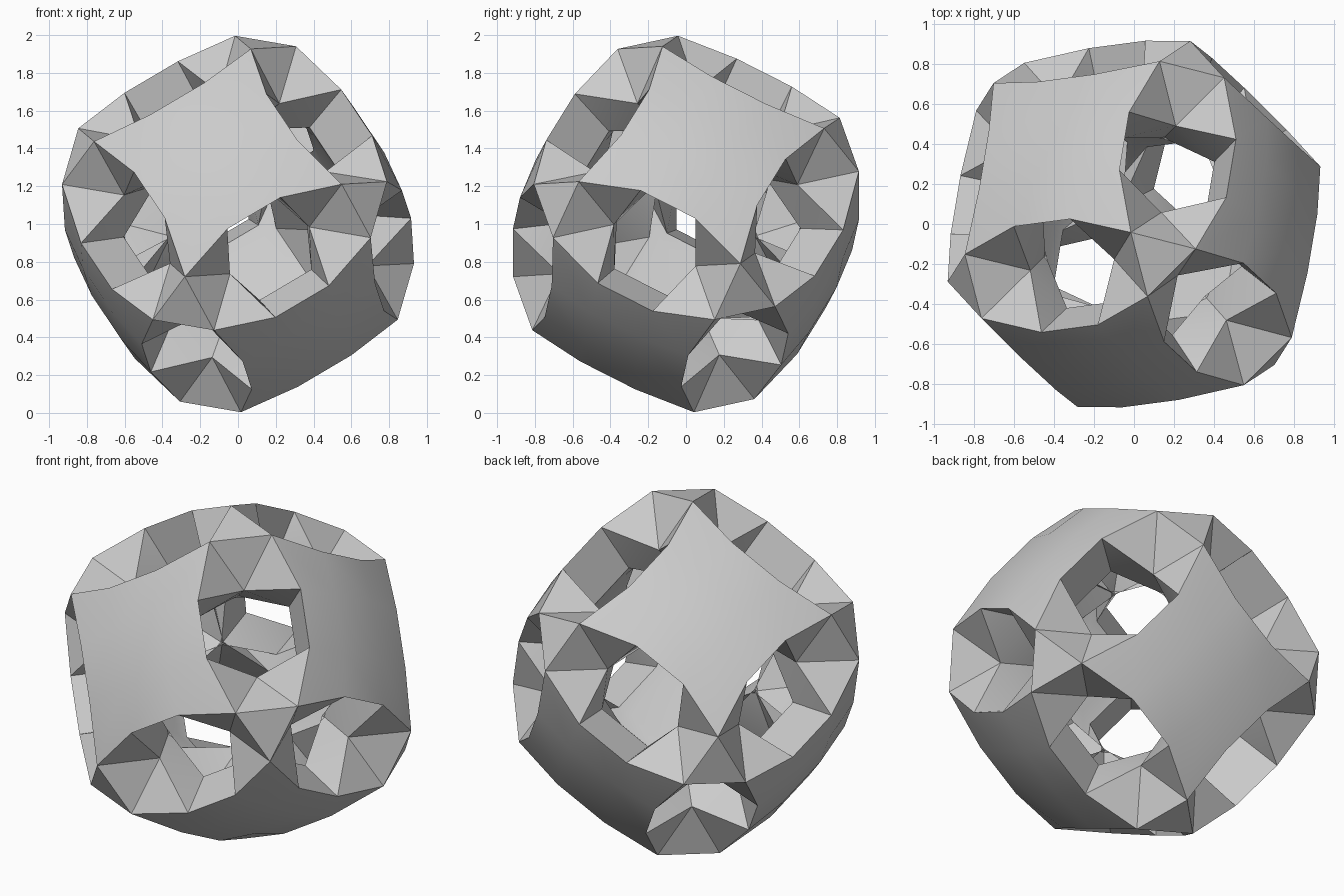
import bpy, bmesh, itertools
from mathutils import Vector

cube = bpy.data.objects.get("Cube")
if cube:
    bpy.data.objects.remove(cube, do_unlink=True)

# Tilted cube frame: three outward panel directions
B = Vector((0.856, 0.113, 0.505)).normalized()
C = Vector((-0.495, 0.454, 0.732))
C = (C - B * C.dot(B)).normalized()
A = B.cross(C)
AXES = (A, B, C)
CENTRE = Vector((0, 0, 1))

# Each layer: corner, edge and middle points as (along, across, height), hub as (along, height)
OUTER = dict(corner=(.485, .485, .724), edge=(.165, .41, .805),
             middle=(.16, .16, .84), hub=(.245, .48))
INNER = dict(corner=(.335, .335, .51), edge=(.16, .23, .575),
             middle=(.15, .15, .575), hub=(.30, .29))

bm = bmesh.new()
cache = {}


def vert(layer, key, coords):
    """Vertex shared by name within one layer; coords are in the cube frame."""
    name = (id(layer), key)
    if name not in cache:
        point = sum((ax * c for ax, c in zip(AXES, coords)), Vector())
        cache[name] = bm.verts.new(point + CENTRE)
    return cache[name]


def panel_point(layer, axis, sign, grid):
    """Point on a panel's four by four grid; grid maps the other axes to -3, -1, 1, 3."""
    co = [0, 0, 0]
    big = [abs(g) == 3 for g in grid.values()]
    kind = "corner" if all(big) else "edge" if any(big) else "middle"
    along, across, height = layer[kind]
    for ax, g in grid.items():
        co[ax] = (across if abs(g) == 3 else along) * (1 if g > 0 else -1)
    co[axis] = sign * height
    return vert(layer, (axis, sign, tuple(sorted(grid.items()))), co)


def hub(layer, k, signs):
    """Dipped point near one end of the band that runs along axis k."""
    along, height = layer["hub"]
    co = [s * height for s in signs]
    co[k] = signs[k] * along
    return vert(layer, (k, "hub", signs), co)


def build_panels(layer):
    """Six domed panels with hollow sides."""
    for axis, sign in itertools.product(range(3), (-1, 1)):
        u, v = [a for a in range(3) if a != axis]
        for i, j in itertools.product((-3, -1, 1), repeat=2):
            bm.faces.new([panel_point(layer, axis, sign, {u: a, v: b})
                          for a, b in ((i, j), (i + 2, j), (i + 2, j + 2), (i, j + 2))])


def build_corners(layer):
    """Eight corner triangles, each with three small fans around the hubs."""
    for signs in itertools.product((-1, 1), repeat=3):
        tips = [panel_point(layer, a, signs[a], {b: 3 * signs[b] for b in range(3) if b != a})
                for a in range(3)]
        bm.faces.new(tips)
        for k in range(3):
            i, j = [a for a in range(3) if a != k]
            p = hub(layer, k, signs)
            bm.faces.new((p, tips[i], tips[j]))
            for a, b in ((i, j), (j, i)):
                side = panel_point(layer, a, signs[a], {b: 3 * signs[b], k: signs[k]})
                bm.faces.new((p, tips[a], side))


def build_tunnel_walls():
    """Walls that join the outer and inner rims of the twelve openings."""
    for k in range(3):
        i, j = [a for a in range(3) if a != k]
        for si, sj in itertools.product((-1, 1), repeat=2):
            signs = {i: si, j: sj}
            for a, b in ((i, j), (j, i)):
                ends = []
                for sk in (-1, 1):
                    full = tuple({**signs, k: sk}[n] for n in range(3))
                    rim, inner_rim = [panel_point(layer, a, signs[a], {b: 3 * signs[b], k: sk})
                                      for layer in (OUTER, INNER)]
                    p, inner_p = hub(OUTER, k, full), hub(INNER, k, full)
                    bm.faces.new((p, rim, inner_rim))
                    bm.faces.new((p, inner_rim, inner_p))
                    ends.append((rim, inner_rim))
                bm.faces.new((ends[0][0], ends[1][0], ends[1][1], ends[0][1]))


for shell_layer in (OUTER, INNER):
    build_panels(shell_layer)
    build_corners(shell_layer)
build_tunnel_walls()
bmesh.ops.recalc_face_normals(bm, faces=bm.faces[:])

mesh = bpy.data.meshes.new("pierced_shell")
bm.to_mesh(mesh)
bm.free()
shell = bpy.data.objects.new("pierced_shell", mesh)
bpy.context.collection.objects.link(shell)

# Plain grey surface
grey = bpy.data.materials.new("light_grey")
grey.use_nodes = True
colour = (0.6, 0.6, 0.6, 1)
grey.diffuse_color = colour
grey.node_tree.nodes["Principled BSDF"].inputs["Base Color"].default_value = colour
mesh.materials.append(grey)

# Smooth panels, sharp facets
bpy.ops.object.select_all(action="DESELECT")
shell.select_set(True)
bpy.context.view_layer.objects.active = shell
bpy.ops.object.shade_smooth_by_angle(angle=0.45)
